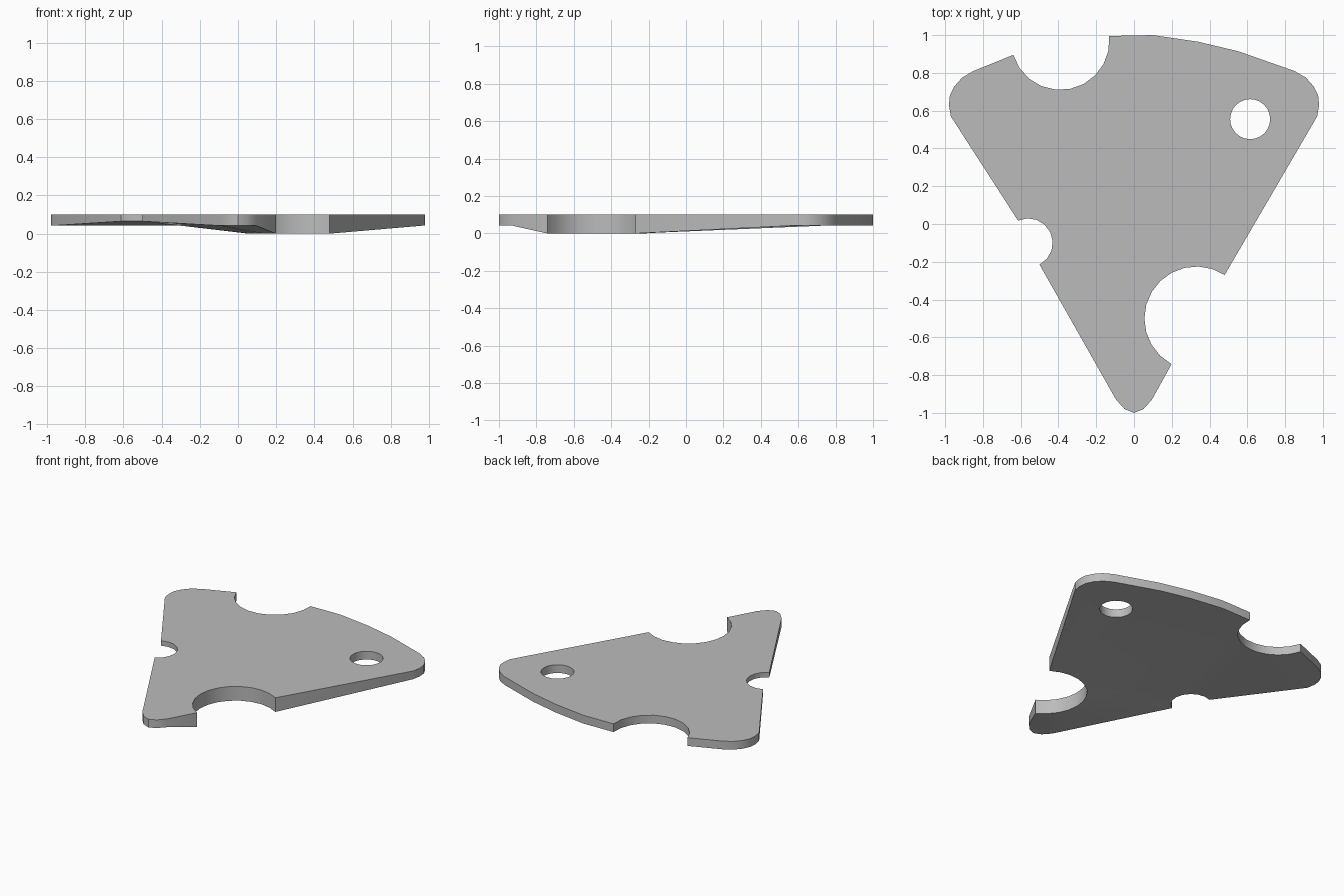
import bpy, bmesh
from math import atan2, cos, sin, pi

cube = bpy.data.objects.get("Cube")
if cube:
    bpy.data.objects.remove(cube, do_unlink=True)

TOP = 0.1
RIM = 0.042      # underside height at the corners and back
THIN = 0.065     # underside height at the left notch


def arc(cx, cy, r, start, end, z, n, turn):
    """Points of a round bite from start to end; turn is +1 or -1."""
    a = atan2(start[1] - cy, start[0] - cx)
    b = atan2(end[1] - cy, end[0] - cx)
    sweep = ((b - a) * turn) % (2 * pi) * turn
    return [(cx + r * cos(a + sweep * i / n), cy + r * sin(a + sweep * i / n), z)
            for i in range(n + 1)]


# Outline, counter-clockwise from the front tip, with underside heights
corner = [(0.97, 0.57), (0.98, 0.63), (0.975, 0.68), (0.95, 0.73), (0.91, 0.775), (0.85, 0.81)]
back = [(0.55, 0.915), (0.34, 0.965), (0.1, 1.0)]
tip = [(-0.095, -0.93), (-0.05, -0.98), (0, -1.0), (0.05, -0.98), (0.095, -0.93)]
outline = [(x, y, RIM) for x, y in tip]
outline += arc(0.33, -0.5, 0.275, (0.2, -0.74), (0.48, -0.27), 0, 12, -1)
outline += [(x, y, RIM) for x, y in corner + back]
outline += arc(-0.39, 0.97, 0.26, (-0.135, 0.995), (-0.64, 0.895), RIM, 10, -1)
outline += [(-x, y, RIM) for x, y in reversed(corner)]
outline += arc(-0.56, -0.1, 0.13, (-0.615, 0.02), (-0.5, -0.215), THIN, 8, -1)
hole = [(0.615 + 0.106 * cos(i * pi / 12), 0.555 + 0.106 * sin(i * pi / 12), RIM)
        for i in range(24)]

# Fill the flat top around the hole
bm = bmesh.new()
under = bm.verts.layers.float.new("under")
edges = []
for loop in (outline, hole):
    verts = [bm.verts.new((x, y, TOP)) for x, y, z in loop]
    for v, p in zip(verts, loop):
        v[under] = p[2]
    edges += [bm.edges.new((v, verts[i - 1])) for i, v in enumerate(verts)]
bmesh.ops.triangle_fill(bm, use_beauty=True, use_dissolve=False, edges=edges, normal=(0, 0, 1))

# Extrude down to the sloping underside
result = bmesh.ops.extrude_face_region(bm, geom=bm.faces[:], use_keep_orig=True)
for v in result["geom"]:
    if isinstance(v, bmesh.types.BMVert):
        v.co.z = v[under]
bmesh.ops.recalc_face_normals(bm, faces=bm.faces[:])
bm.verts.layers.float.remove(under)

mesh = bpy.data.meshes.new("wedge_plate")
bm.to_mesh(mesh)
bm.free()
plate = bpy.data.objects.new("wedge_plate", mesh)
bpy.context.collection.objects.link(plate)

# Plain grey material
grey = bpy.data.materials.new("plain_grey")
grey.use_nodes = True
colour = (0.5, 0.5, 0.5, 1)
grey.diffuse_color = colour
grey.node_tree.nodes["Principled BSDF"].inputs["Base Color"].default_value = colour
mesh.materials.append(grey)

bpy.ops.object.select_all(action='DESELECT')
plate.select_set(True)
bpy.context.view_layer.objects.active = plate
bpy.ops.object.shade_smooth_by_angle(angle=pi / 6)
